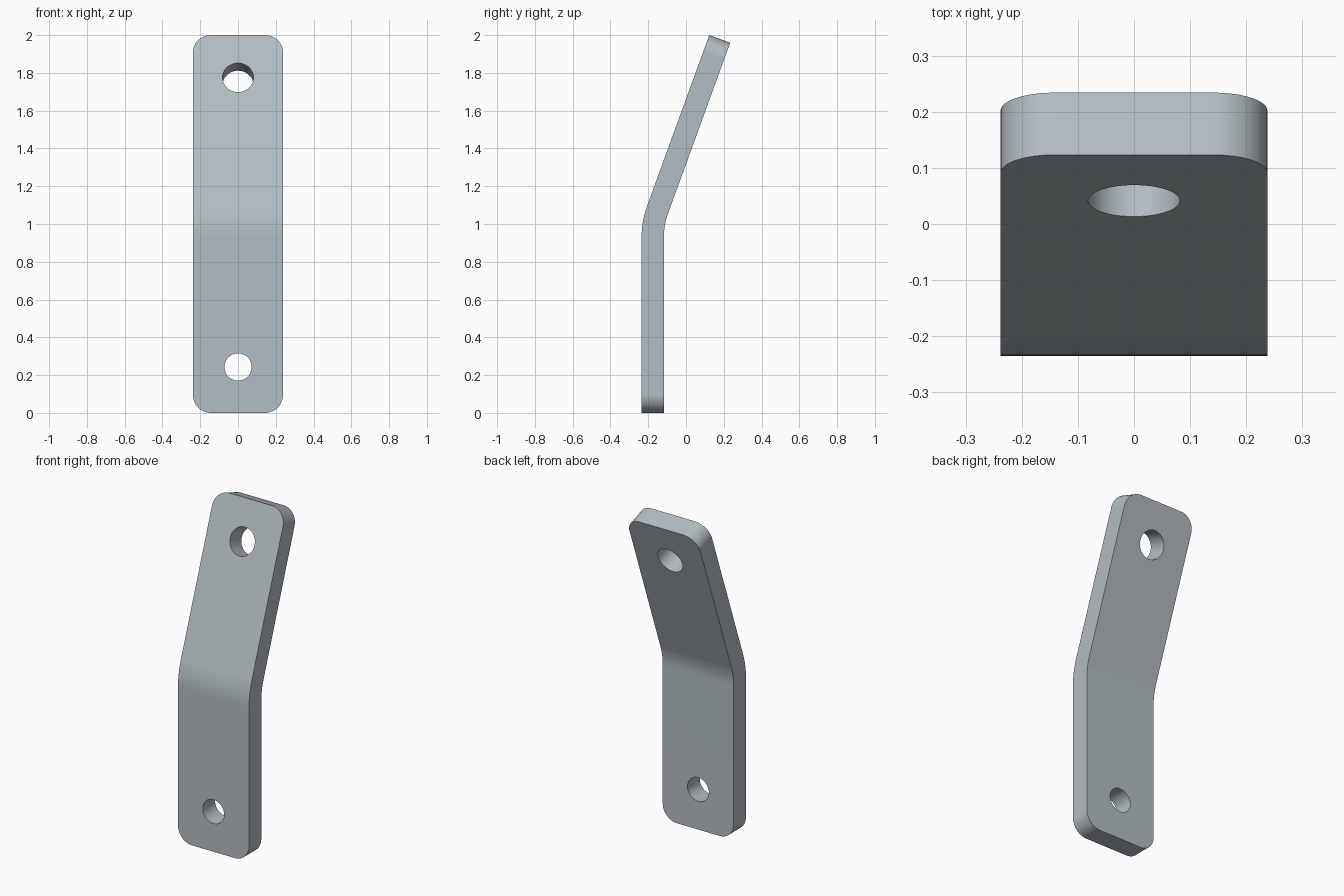
import bpy, bmesh
from math import sin, cos, radians, pi
from mathutils import Vector

cube = bpy.data.objects.get("Cube")
if cube:
    bpy.data.objects.remove(cube, do_unlink=True)

HALF_W, THICK, FRONT = 0.238, 0.118, -0.235
BEND, BEND_START, OUTER_R = radians(20), 0.933, 0.47
CORNER_R, TOP = 0.095, 2.0

steel = bpy.data.materials.new("brushed steel grey")
steel.use_nodes = True
steel.diffuse_color = (0.45, 0.51, 0.54, 1)
steel.node_tree.nodes["Principled BSDF"].inputs["Base Color"].default_value = steel.diffuse_color

# Front-face path of the strip: straight leg, arc, tilted leg, as (y, z, tilt)
path = [(FRONT, 0, 0)]
for i in range(13):
    a = BEND * i / 12
    path.append((FRONT + OUTER_R * (1 - cos(a)), BEND_START + OUTER_R * sin(a), a))
arc_y, arc_z, _ = path[-1]
run = (TOP - arc_z) / cos(BEND)
path.append((arc_y + run * sin(BEND), TOP, BEND))

# Bent strip: four-sided rings joined along the path
bm = bmesh.new()
rings = []
for y, z, a in path:
    by, bz = y + THICK * cos(a), z - THICK * sin(a)
    rings.append([bm.verts.new(p) for p in (
        (-HALF_W, y, z), (HALF_W, y, z), (HALF_W, by, bz), (-HALF_W, by, bz))])
for lo, hi in zip(rings, rings[1:]):
    for k in range(4):
        n = (k + 1) % 4
        bm.faces.new((lo[k], lo[n], hi[n], hi[k]))
bm.faces.new(rings[0][::-1])
bm.faces.new(rings[-1])

# Rounded corners at both ends
corners = [bm.edges.get((r[a], r[b])) for r in (rings[0], rings[-1]) for a, b in ((0, 3), (1, 2))]
bmesh.ops.bevel(bm, geom=corners, offset=CORNER_R, segments=12, profile=0.5, affect='EDGES')
bmesh.ops.recalc_face_normals(bm, faces=bm.faces)
mesh = bpy.data.meshes.new("bent_strap")
bm.to_mesh(mesh)
bm.free()
mesh.materials.append(steel)
strap = bpy.data.objects.new("bent_strap", mesh)
bpy.context.collection.objects.link(strap)


def drill(name, z, radius, tilt):
    """Cut a round hole square to the leg, centred at height z on its front."""
    y = FRONT if tilt == 0 else path[-1][0] - (TOP - z) * sin(tilt) / cos(tilt)
    centre = Vector((0, y, z)) + Vector((0, cos(tilt), -sin(tilt))) * THICK / 2
    bpy.ops.mesh.primitive_cylinder_add(vertices=48, radius=radius, depth=THICK * 3,
                                        location=centre, rotation=(pi / 2 - tilt, 0, 0))
    cutter = bpy.context.object
    cutter.name = name
    cutter.hide_render = True
    cutter.data.materials.append(steel)
    bpy.ops.object.select_all(action='DESELECT')
    strap.select_set(True)
    bpy.context.view_layer.objects.active = strap
    mod = strap.modifiers.new(name, 'BOOLEAN')
    mod.operation, mod.solver, mod.object = 'DIFFERENCE', 'EXACT', cutter
    bpy.ops.object.modifier_apply(modifier=name)
    bpy.data.objects.remove(cutter, do_unlink=True)


drill("lower_hole", 0.243, 0.072, 0)
drill("upper_hole", 1.775, 0.082, BEND)

# Smooth bend and corners, crisp plate edges
bpy.ops.object.shade_smooth_by_angle(angle=radians(30))
normals = strap.modifiers.new("flat_legs", 'WEIGHTED_NORMAL')
normals.keep_sharp = True
